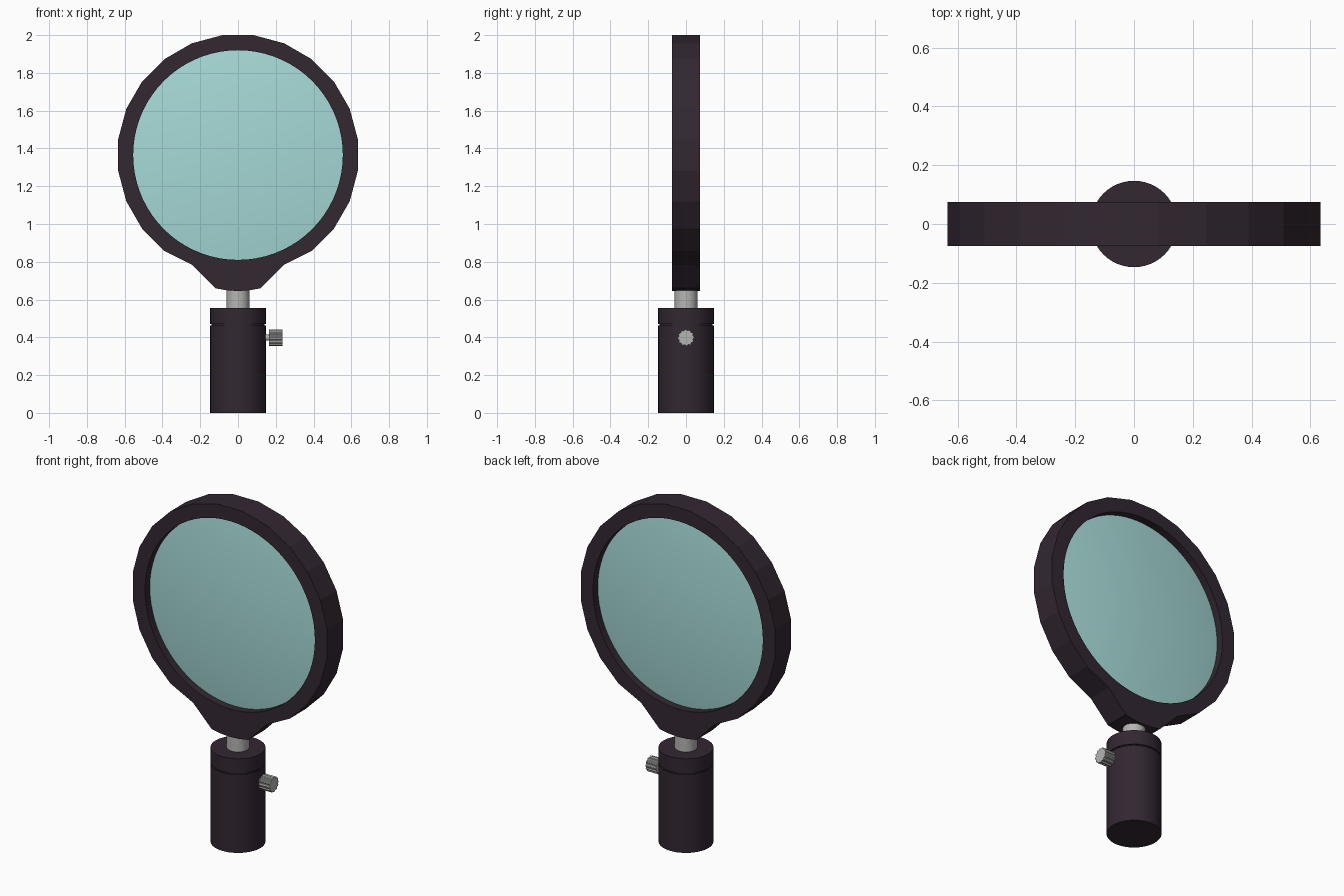
import bpy, bmesh, math
from mathutils import Matrix

cube = bpy.data.objects.get("Cube")
if cube:
    bpy.data.objects.remove(cube, do_unlink=True)


def material(name, rgb):
    m = bpy.data.materials.new(name)
    m.use_nodes = True
    m.diffuse_color = (*rgb, 1)
    m.node_tree.nodes["Principled BSDF"].inputs["Base Color"].default_value = (*rgb, 1)
    return m


DARK = material("dark plum", (0.032, 0.02, 0.031))
GLASS = material("pale teal glass", (0.38, 0.7, 0.68))
STEEL = material("grey steel", (0.46, 0.46, 0.45))

CENTRE = 1.365
HOLE = 0.555


def finish(name, bm, mat, smooth=True):
    bmesh.ops.recalc_face_normals(bm, faces=bm.faces)
    mesh = bpy.data.meshes.new(name)
    bm.to_mesh(mesh)
    bm.free()
    mesh.materials.append(mat)
    obj = bpy.data.objects.new(name, mesh)
    bpy.context.collection.objects.link(obj)
    if smooth:
        bpy.ops.object.select_all(action="DESELECT")
        obj.select_set(True)
        bpy.context.view_layer.objects.active = obj
        bpy.ops.object.shade_smooth_by_angle(angle=math.radians(30))
    return obj


def lathe(name, profile, mat, matrix, steps=48, smooth=True):
    """Spin (radius, height) points around z, then place the result."""
    bm = bmesh.new()
    verts = [bm.verts.new((r, 0, h)) for r, h in profile]
    edges = [bm.edges.new(pair) for pair in zip(verts, verts[1:])]
    bmesh.ops.spin(bm, geom=verts + edges, axis=(0, 0, 1), cent=(0, 0, 0),
                   angle=math.tau, steps=steps)
    bmesh.ops.remove_doubles(bm, verts=bm.verts, dist=1e-4)
    bm.transform(matrix)
    return finish(name, bm, mat, smooth)


def rim():
    """Faceted outer outline with a flared foot, round hole, extruded in y."""
    outer = [(0.12, 0.66), (0.24, 0.782)]
    for i in range(21):
        a = math.radians(-52.5 + 15 * i)
        if math.sin(a) > -0.9:
            outer.append((0.64 * math.cos(a), CENTRE + 0.64 * math.sin(a)))
    outer = [p for p in outer if p[1] > 0.8 or p in outer[:2]]
    outer += [(-0.24, 0.782), (-0.12, 0.66), (-0.06, 0.649), (0, 0.645), (0.06, 0.649)]
    hole = [(HOLE * math.cos(math.tau * i / 72), CENTRE + HOLE * math.sin(math.tau * i / 72))
            for i in range(72)]
    bm = bmesh.new()
    edges = []
    for loop in (outer, hole):
        vs = [bm.verts.new((x, -0.075, z)) for x, z in loop]
        edges += [bm.edges.new((v, vs[i - 1])) for i, v in enumerate(vs)]
    bmesh.ops.triangle_fill(bm, edges=edges, use_beauty=True)
    bmesh.ops.dissolve_limit(bm, angle_limit=0.01, verts=[], edges=bm.edges[:])
    ext = bmesh.ops.extrude_face_region(bm, geom=bm.faces[:], use_keep_orig=True)
    moved = [g for g in ext["geom"] if isinstance(g, bmesh.types.BMVert)]
    bmesh.ops.translate(bm, verts=moved, vec=(0, 0.15, 0))
    finish("lens_rim", bm, DARK, smooth=False)


rim()

# Biconvex lens, slightly recessed in the rim
bulge = [(HOLE * math.sin(t * math.pi / 16), 0.03 + 0.035 * math.cos(t * math.pi / 16) ** 2)
         for t in range(9)]
lens = bulge + [(r, -h) for r, h in reversed(bulge)]
lathe("lens", lens, GLASS,
      Matrix.Translation((0, 0, CENTRE)) @ Matrix.Rotation(math.pi / 2, 4, "X"), 72)

# Handle with a narrow groove under the collar
lathe("handle", [(0, 0), (0.147, 0), (0.147, 0.462), (0.14, 0.462), (0.14, 0.47),
                 (0.147, 0.47), (0.147, 0.556), (0, 0.556)], DARK, Matrix())

# Steel rod joining the handle and rim
lathe("rod", [(0, 0.5), (0.061, 0.5), (0.061, 0.7), (0, 0.7)], STEEL, Matrix(), 32)

# Thumb screw on the left side of the handle
side = Matrix.Translation((0, 0, 0.398)) @ Matrix.Rotation(math.pi / 2, 4, "Y")
lathe("screw_shaft", [(0, 0.13), (0.016, 0.13), (0.016, 0.175), (0, 0.175)], STEEL, side, 16)

# Ribbed knob: every other pair of outline points is pulled inward
bm = bmesh.new()
ring = []
for i in range(48):
    a = math.tau * i / 48
    r = 0.044 if i % 4 < 2 else 0.039
    ring.append(bm.verts.new((r * math.cos(a), r * math.sin(a), 0.165)))
cap = bm.faces.new(ring)
ext = bmesh.ops.extrude_face_region(bm, geom=[cap], use_keep_orig=True)
bmesh.ops.translate(bm, vec=(0, 0, 0.07),
                    verts=[g for g in ext["geom"] if isinstance(g, bmesh.types.BMVert)])
bm.transform(side)
finish("screw_knob", bm, STEEL, smooth=False)
